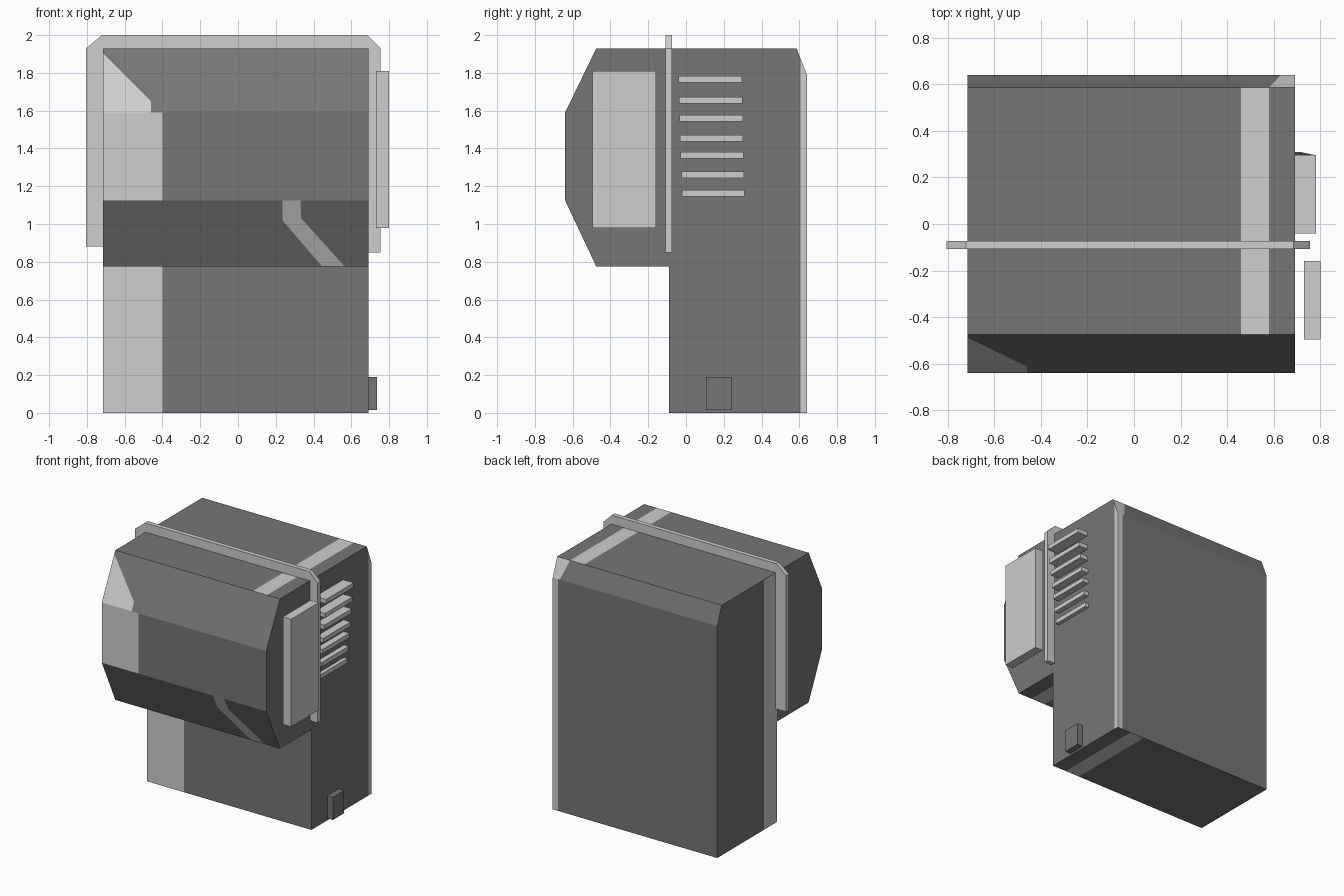
import bpy, bmesh
from mathutils import Vector

if "Cube" in bpy.data.objects:
    bpy.data.objects.remove(bpy.data.objects["Cube"])


def material(name, v):
    m = bpy.data.materials.new(name)
    m.diffuse_color = (v, v, v, 1)
    m.use_nodes = True
    m.node_tree.nodes["Principled BSDF"].inputs["Base Color"].default_value = m.diffuse_color
    return m


DARK = material("dark grey", 0.18)
LIGHT = material("light grey", 0.62)


def finish(bm, name, mats):
    bmesh.ops.recalc_face_normals(bm, faces=bm.faces[:])
    me = bpy.data.meshes.new(name)
    bm.to_mesh(me)
    bm.free()
    for m in mats:
        me.materials.append(m)
    ob = bpy.data.objects.new(name, me)
    bpy.context.collection.objects.link(ob)
    return ob


def prism(pts, a, b, axis):
    """Extrude a 2D outline from a to b along axis 0 (x) or 1 (y)."""
    bm = bmesh.new()
    place = (lambda p, t: (t, p[0], p[1])) if axis == 0 else (lambda p, t: (p[0], t, p[1]))
    lo = [bm.verts.new(place(p, a)) for p in pts]
    hi = [bm.verts.new(place(p, b)) for p in pts]
    bm.faces.new(lo)
    bm.faces.new(hi)
    n = len(pts)
    for i in range(n):
        j = (i + 1) % n
        bm.faces.new((lo[i], lo[j], hi[j], hi[i]))
    bmesh.ops.recalc_face_normals(bm, faces=bm.faces[:])
    return bm


def box(name, x, y, z, mat):
    pts = [(y[0], z[0]), (y[1], z[0]), (y[1], z[1]), (y[0], z[1])]
    return finish(prism(pts, x[0], x[1], 0), name, [mat])


def paint(bm, pick, axis, pts):
    """Cut a convex outline, seen along axis, into the picked faces and colour it."""
    u, v = [k for k in range(3) if k != axis]
    cx = sum(p[0] for p in pts) / len(pts)
    cy = sum(p[1] for p in pts) / len(pts)
    planes = []
    for p, q in zip(pts, pts[1:] + pts[:1]):
        no, co, mid = Vector(), Vector(), Vector()
        no[u], no[v] = q[1] - p[1], p[0] - q[0]
        co[u], co[v] = p
        mid[u], mid[v] = cx, cy
        no.normalize()
        if no.dot(mid - co) > 0:
            no = -no
        planes.append((co, no))
    chosen = lambda: [f for f in bm.faces if pick(f.normal, f.calc_center_median())]
    for co, no in planes:
        fs = chosen()
        geom = fs + list({e for f in fs for e in f.edges}) + list({w for f in fs for w in f.verts})
        bmesh.ops.bisect_plane(bm, geom=geom, dist=1e-5, plane_co=co, plane_no=no)
        bm.normal_update()
    for f in chosen():
        c = f.calc_center_median()
        if all(no.dot(c - co) < 1e-4 for co, no in planes):
            f.material_index = 1


def rect(a, b, c, d):
    return [(a, c), (b, c), (b, d), (a, d)]


# Body: upright column with a faceted head overhanging the front
profile = [(-0.09, 0), (0.64, 0), (0.64, 1.79), (0.585, 1.93), (-0.475, 1.93),
           (-0.64, 1.59), (-0.64, 1.125), (-0.475, 0.775), (-0.09, 0.775)]
L, R = -0.715, 0.69
body = prism(profile, L, R, 0)

front = lambda n, c: n.y < -0.9 and abs(n.z) < 0.1
upper_slope = lambda n, c: n.y < -0.3 and n.z > 0.2
lower_slope = lambda n, c: n.y < -0.3 and n.z < -0.2
top = lambda n, c: n.z > 0.99
under = lambda n, c: n.z < -0.99
back = lambda n, c: n.y > 0.99
back_slope = lambda n, c: n.y > 0.3 and 0.2 < n.z < 0.9
right = lambda n, c: n.x > 0.9
left = lambda n, c: n.x < -0.9

# Light front panel on the left
paint(body, front, 1, rect(L, -0.40, 0, 1.59))
paint(body, upper_slope, 1, [(L, 1.59), (-0.40, 1.59), (-0.46, 1.65), (-0.46, 1.93), (L, 1.93)])
# Stripe bending across the lower slope, then underneath and over the top
paint(body, lower_slope, 1, [(0.235, 1.125), (0.33, 1.125), (0.335, 1.03), (0.235, 1.02)])
paint(body, lower_slope, 1, [(0.235, 1.02), (0.335, 1.03), (0.565, 0.775), (0.445, 0.775)])
paint(body, under, 2, rect(0.445, 0.57, -0.475, 0.64))
paint(body, top, 2, rect(0.46, 0.58, -0.475, 0.585))
# Light edging down the back right corner
paint(body, back_slope, 1, [(0.58, 1.93), (R, 1.93), (R, 1.79), (0.63, 1.79)])
paint(body, back, 1, rect(0.645, R, 0, 1.79))
paint(body, right, 0, rect(0.605, 0.64, 0, 1.93))
# Light strip on the left side behind the band
paint(body, left, 0, rect(-0.09, 0.07, 0, 1.93))
finish(body, "body", [DARK, LIGHT])

# Band wrapping over the top and down both sides
band = [(-0.805, 0.88), (-0.805, 1.93), (-0.72, 2.0), (0.685, 2.0), (0.755, 1.93), (0.755, 0.85),
        (R, 0.85), (R, 1.93), (L, 1.93), (L, 0.88)]
finish(prism(band, -0.108, -0.073, 1), "band", [LIGHT])

# Side plate, standing slightly off the head
box("side_plate", (0.73, 0.80), (-0.495, -0.158), (0.98, 1.81), LIGHT)

# Vent slats, getting shallower downward
for i, z in enumerate((1.767, 1.655, 1.56, 1.455, 1.365, 1.26, 1.163)):
    box(f"vent_slat_{i + 1}", (0.68, 0.78 - 0.01 * i), (-0.04 + 0.003 * i, 0.297 + 0.002 * i),
        (z - 0.017, z + 0.017), LIGHT)

# Small block low on the right side
box("side_button", (0.68, 0.737), (0.105, 0.243), (0.015, 0.19), DARK)
